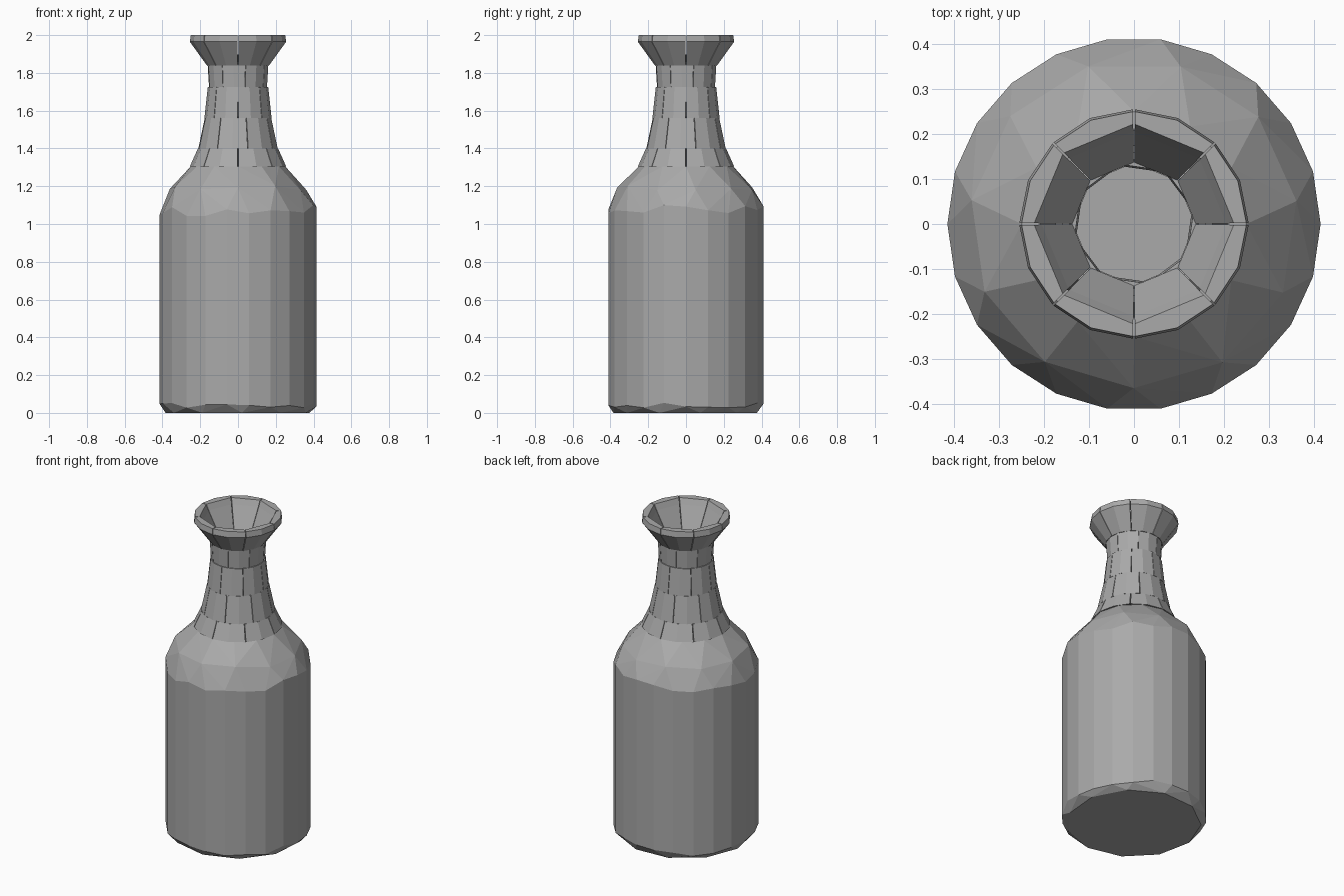
import bpy, bmesh, math, random

random.seed(4)
cube = bpy.data.objects.get("Cube")
if cube:
    bpy.data.objects.remove(cube, do_unlink=True)

# Single grey material
grey = bpy.data.materials.new("plain grey")
grey.use_nodes = True
colour = (0.4, 0.4, 0.4, 1)
grey.diffuse_color = colour
grey.node_tree.nodes["Principled BSDF"].inputs["Base Color"].default_value = colour


def polar(r, angle, z):
    return (r * math.cos(angle), r * math.sin(angle), z)


def add_hull(bm, points):
    verts = [bm.verts.new(p) for p in points]
    made = bmesh.ops.convex_hull(bm, input=verts)
    loose = {v for key in ("geom_interior", "geom_unused") for v in made[key]
             if isinstance(v, bmesh.types.BMVert) and not v.link_faces}
    bmesh.ops.delete(bm, geom=list(loose), context="VERTS")


def finish(bm, name):
    bmesh.ops.recalc_face_normals(bm, faces=bm.faces)
    mesh = bpy.data.meshes.new(name)
    bm.to_mesh(mesh)
    bm.free()
    mesh.materials.append(grey)
    obj = bpy.data.objects.new(name, mesh)
    bpy.context.collection.objects.link(obj)


# Body: faceted hull of staggered rings (radius, height, sides, turn, height jitter)
body_rings = [
    (0.385, 0.0, 11, 0.2, 0.0),
    (0.415, 0.04, 22, 0.0, 0.015),
    (0.415, 1.07, 22, 0.0, 0.03),
    (0.365, 1.19, 11, 0.14, 0.015),
    (0.25, 1.305, 12, 0.0, 0.0),
]
points = []
for r, z, sides, turn, jitter in body_rings:
    for i in range(sides):
        points.append(polar(r, turn + math.tau * i / sides,
                            z + random.uniform(-jitter, jitter)))
bm = bmesh.new()
add_hull(bm, points)
finish(bm, "body")


# Neck: open courses of wedge blocks, each with a folded outer face
def course(name, low, high, blocks, turn):
    bm = bmesh.new()
    step = math.tau / blocks
    for i in range(blocks):
        start = turn + i * step
        points = []
        for z, outer, inner in (low, high):
            for part in (0.01, 0.5, 0.99):
                points.append(polar(outer, start + part * step, z))
            for part in (0.01, 0.99):
                points.append(polar(inner, start + part * step, z))
        add_hull(bm, points)
    finish(bm, name)


# Each level is height, outer radius, inner radius
course("neck_base", (1.305, 0.255, 0.15), (1.40, 0.212, 0.15), 8, 0.0)
course("neck_lower", (1.40, 0.212, 0.145), (1.56, 0.178, 0.14), 8, 0.25)
course("neck_middle", (1.56, 0.178, 0.14), (1.725, 0.16, 0.135), 8, 0.0)
course("neck_upper", (1.725, 0.155, 0.133), (1.84, 0.162, 0.137), 8, 0.25)
course("mouth_flare", (1.84, 0.165, 0.137), (1.965, 0.255, 0.205), 8, 0.0)
course("mouth_rim", (1.965, 0.255, 0.205), (2.0, 0.25, 0.222), 8, 0.0)
